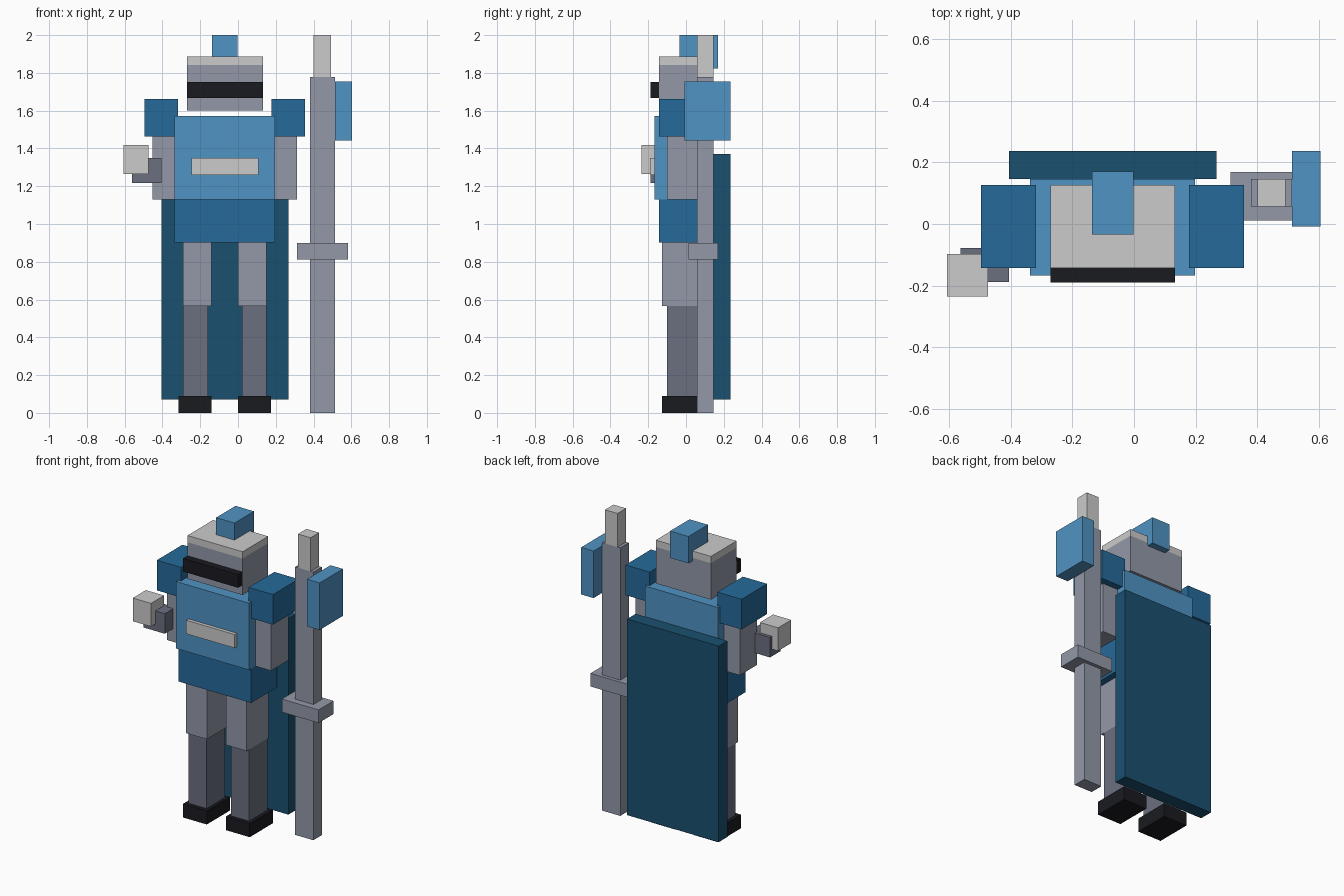
import bpy
import bmesh

if "Cube" in bpy.data.objects:
    bpy.data.objects.remove(bpy.data.objects["Cube"])


def srgb(hex_code):
    """Hex display colour to a linear RGBA value."""
    out = []
    for i in (0, 2, 4):
        c = int(hex_code[i:i + 2], 16) / 255
        out.append(c / 12.92 if c <= 0.04045 else ((c + 0.055) / 1.055) ** 2.4)
    return (*out, 1.0)


def material(name, hex_code):
    mat = bpy.data.materials.new(name)
    mat.diffuse_color = srgb(hex_code)
    mat.use_nodes = True
    mat.node_tree.nodes["Principled BSDF"].inputs["Base Color"].default_value = mat.diffuse_color
    return mat


SKY = material("light_blue", "5093C3")
BLUE = material("mid_blue", "266A9A")
NAVY = material("dark_blue", "1B5070")
STEEL = material("steel", "9399A8")
IRON = material("dark_steel", "6B7080")
BLACK = material("black", "1A1B20")

MID_X = -0.07  # symmetry plane of the body, which stands left of the staff


def box(name, x, y, z, mat=None):
    """Axis-aligned box spanning the given (min, max) ranges."""
    mesh = bpy.data.meshes.new(name)
    bm = bmesh.new()
    bmesh.ops.create_cube(bm, size=1)
    for v in bm.verts:
        v.co = [r[0] if c < 0 else r[1] for c, r in zip(v.co, (x, y, z))]
    bm.to_mesh(mesh)
    bm.free()
    obj = bpy.data.objects.new(name, mesh)
    bpy.context.collection.objects.link(obj)
    if mat:
        mesh.materials.append(mat)
    return obj


def pair(name, x, y, z, mat=None):
    """Box on the right plus its mirror image across the body."""
    box("right_" + name, x, y, z, mat)
    box("left_" + name, (2 * MID_X - x[1], 2 * MID_X - x[0]), y, z, mat)


# Legs
pair("boot", (0.0, 0.175), (-0.127, 0.115), (0.0, 0.09), BLACK)
pair("shin", (0.02, 0.152), (-0.10, 0.09), (0.09, 0.565), IRON)
pair("thigh", (0.0, 0.152), (-0.127, 0.10), (0.565, 0.92), STEEL)

# Body
BODY_X = (-0.337, 0.197)
box("tunic_skirt", BODY_X, (-0.143, 0.126), (0.902, 1.13), BLUE)
box("torso", BODY_X, (-0.167, 0.146), (1.13, 1.573), SKY)
box("chest_plate", (-0.247, 0.109), (-0.19, -0.15), (1.26, 1.35))
box("cape", (-0.405, 0.267), (0.146, 0.236), (0.07, 1.37), NAVY)

# Arms and shoulder guards
pair("shoulder_guard", (0.178, 0.356), (-0.142, 0.126), (1.463, 1.663), BLUE)
pair("arm", (0.18, 0.312), (-0.10, 0.082), (1.13, 1.52), STEEL)
box("left_hand", (-0.562, -0.405), (-0.188, -0.078), (1.217, 1.35), IRON)
box("held_block", (-0.607, -0.474), (-0.235, -0.098), (1.264, 1.418))

# Helmet
HEAD_X, HEAD_Y = (-0.271, 0.133), (-0.142, 0.126)
box("helmet", HEAD_X, HEAD_Y, (1.60, 1.842), STEEL)
box("helmet_cap", HEAD_X, HEAD_Y, (1.842, 1.887))
box("visor", HEAD_X, (-0.189, -0.142), (1.666, 1.753), BLACK)
box("plume", (-0.137, -0.002), (-0.034, 0.17), (1.822, 2.0), SKY)

# Pole weapon
box("pole", (0.38, 0.513), (0.057, 0.146), (0.0, 1.777), STEEL)
box("pole_tip", (0.40, 0.492), (0.057, 0.146), (1.777, 2.0))
box("pole_guard", (0.313, 0.583), (0.012, 0.169), (0.813, 0.90), STEEL)
box("pole_blade", (0.513, 0.604), (-0.008, 0.236), (1.443, 1.755), SKY)
